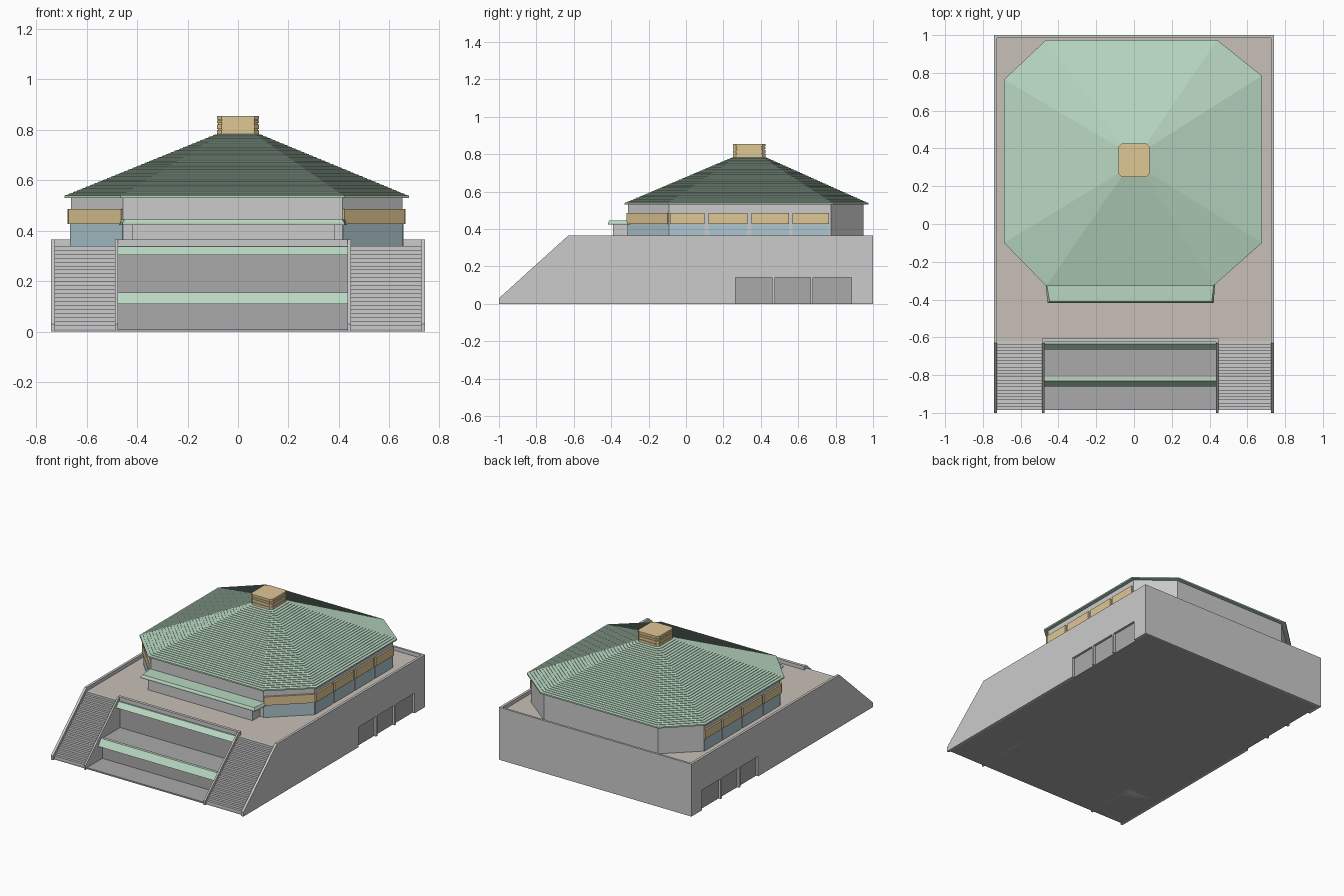
import bpy, bmesh
from mathutils import Vector

if "Cube" in bpy.data.objects:
    bpy.data.objects.remove(bpy.data.objects["Cube"])


def material(name, rgb):
    m = bpy.data.materials.new(name)
    m.diffuse_color = (*rgb, 1)
    m.use_nodes = True
    m.node_tree.nodes["Principled BSDF"].inputs["Base Color"].default_value = m.diffuse_color
    return m


GREEN = material("roof_green", (0.48, 0.68, 0.53))
GOLD = material("gold", (0.74, 0.57, 0.30))
GLASS = material("glass", (0.42, 0.57, 0.62))
DECK = material("deck_brown", (0.58, 0.53, 0.47))
DARK = material("dark_grey", (0.40, 0.40, 0.40))


def loft(name, rings, mat=None):
    """Solid through a list of equal-length point rings, capped at both ends."""
    bm = bmesh.new()
    rows = [[bm.verts.new(p) for p in r] for r in rings]
    n = len(rows[0])
    for a, b in zip(rows, rows[1:]):
        for i in range(n):
            j = (i + 1) % n
            bm.faces.new((a[i], a[j], b[j], b[i]))
    bm.faces.new(rows[0])
    bm.faces.new(rows[-1])
    bmesh.ops.recalc_face_normals(bm, faces=bm.faces)
    me = bpy.data.meshes.new(name)
    bm.to_mesh(me)
    bm.free()
    ob = bpy.data.objects.new(name, me)
    bpy.context.collection.objects.link(ob)
    if mat:
        me.materials.append(mat)
    return ob


def ring(pts, z):
    return [(x, y, z) for x, y in pts]


def prism_x(name, yz, x0, x1, mat=None):
    return loft(name, [[(x, y, z) for y, z in yz] for x in (x0, x1)], mat)


def prism_z(name, xy, z0, z1, mat=None):
    return loft(name, [ring(xy, z0), ring(xy, z1)], mat)


def box(name, x0, x1, y0, y1, z0, z1, mat=None):
    return prism_z(name, [(x0, y0), (x1, y0), (x1, y1), (x0, y1)], z0, z1, mat)


def panel(name, p, q, z0, z1, out, mat):
    """Slab along the wall line p-q, projecting outwards (right of p->q)."""
    p, q = Vector(p), Vector(q)
    d = (q - p).normalized()
    n = Vector((d.y, -d.x))
    prism_z(name, [p - n * .01, q - n * .01, q + n * out, p + n * out], z0, z1, mat)


# Podium body, floor slab and deck
L, R = -.475, .435            # centre bay limits
box("podium_body", -.726, .726, -.62, .99, 0, .335, DARK)
box("front_floor", -.726, .726, -.985, -.61, 0, .01, DARK)
box("deck", -.726, .726, -.62, .99, .33, .34, DECK)
box("back_parapet", -.73, .73, .985, 1, 0, .365)
box("front_parapet", L - .01, R + .01, -.625, -.605, .336, .365)

# Outer side walls, notched for three garage openings each
side = [(-1, 0), (-1, .03), (-.63, .365), (1, .365), (1, 0)]
for a, b in ((.885, .68), (.665, .475), (.46, .265)):
    side += [(a, 0), (a, .14), (b, .14), (b, 0)]
for s, label in ((-1, "left"), (1, "right")):
    prism_x(label + "_side_wall", side, s * .725, s * .742)

# Inner stair walls
cheek = [(-1, 0), (-1, .03), (-.63, .365), (-.605, .365), (-.605, 0)]
prism_x("left_stair_wall", cheek, L - .012, L)
prism_x("right_stair_wall", cheek, R, R + .012)

# Stairs
STEPS = 21
prof = [(-.61, 0), (-.985, 0)]
for i in range(STEPS):
    y = -.985 + .365 * i / STEPS
    z = .01 + .33 * (i + 1) / STEPS
    prof += [(y, prof[-1][1]), (y, z)]
prof.append((-.61, .34))
prof.pop(2)
prism_x("left_stairs", prof, -.726, L - .01)
prism_x("right_stairs", prof, R + .01, .726)

# Centre bay: lower terrace and two sloped green fascias
box("lower_terrace", L, R, -.815, -.61, 0, .15, DARK)
for name, y, z, h in (("lower_fascia", -.81, .155, .045), ("upper_fascia", -.615, .337, .032)):
    prism_x(name, [(y, z), (y - .02, z), (y - .05, z - h), (y, z - h)], L, R, GREEN)

# Octagonal hall walls
wall = [(-.455, -.31), (.415, -.31), (.653, -.09), (.653, .775),
        (.43, .95), (-.45, .95), (-.663, .75), (-.663, -.09)]
prism_z("hall_walls", wall, .335, .54)

# Windows with gold panels: two front corners, four bays per side
bays = [(wall[1], wall[2]), (wall[7], wall[0])]
for y0, y1 in ((-.085, .1), (.12, .33), (.35, .55), (.57, .765)):
    bays.append(((.653, y0), (.653, y1)))
    bays.append(((-.663, min(y1, .75)), (-.663, y0)))
for i, (p, q) in enumerate(bays):
    panel(f"window_{i}", p, q, .338, .427, .003, GLASS)
    panel(f"gold_panel_{i}", p, q, .427, .487, .012, GOLD)

# Front porch and canopy
box("porch", -.42, .385, -.39, -.30, .335, .425)
top = [(-.447, -.41), (.412, -.41), (.425, -.30), (-.465, -.30)]
low = [(-.458, -.418), (.422, -.418), (.43, -.30), (-.47, -.30)]
loft("canopy", [ring(low, .423), ring(low, .432), ring(top, .445)], GREEN)

# Roof in thin lapped courses from the eave octagon to the lantern octagon
eave = [(-.465, -.328), (.42, -.328), (.677, -.1), (.677, .785),
        (.44, .975), (-.465, .975), (-.688, .765), (-.688, -.1)]
cap = [(-.066, .25), (.066, .25), (.083, .268), (.083, .408),
       (.066, .425), (-.066, .425), (-.083, .408), (-.083, .268)]
COURSES, LIP = 36, .003


def course(t, lift):
    return [(a[0] + (b[0] - a[0]) * t, a[1] + (b[1] - a[1]) * t, .537 + .246 * t + lift)
            for a, b in zip(eave, cap)]


rings = [ring(eave, .53)]
for i in range(COURSES):
    rings += [course(i / COURSES, LIP), course((i + 1) / COURSES, 0)]
loft("roof", rings, GREEN)


# Gold lantern with grooves
def scaled(s):
    return [(x * s, .3375 + (y - .3375) * s) for x, y in cap]


rings = []
for z0, z1, s in ((.77, .80, 1), (.80, .804, .95), (.804, .822, 1), (.822, .827, .95),
                  (.827, .837, 1), (.837, .841, .95), (.841, .855, 1)):
    rings += [ring(scaled(s), z0), ring(scaled(s), z1)]
loft("lantern", rings, GOLD)
